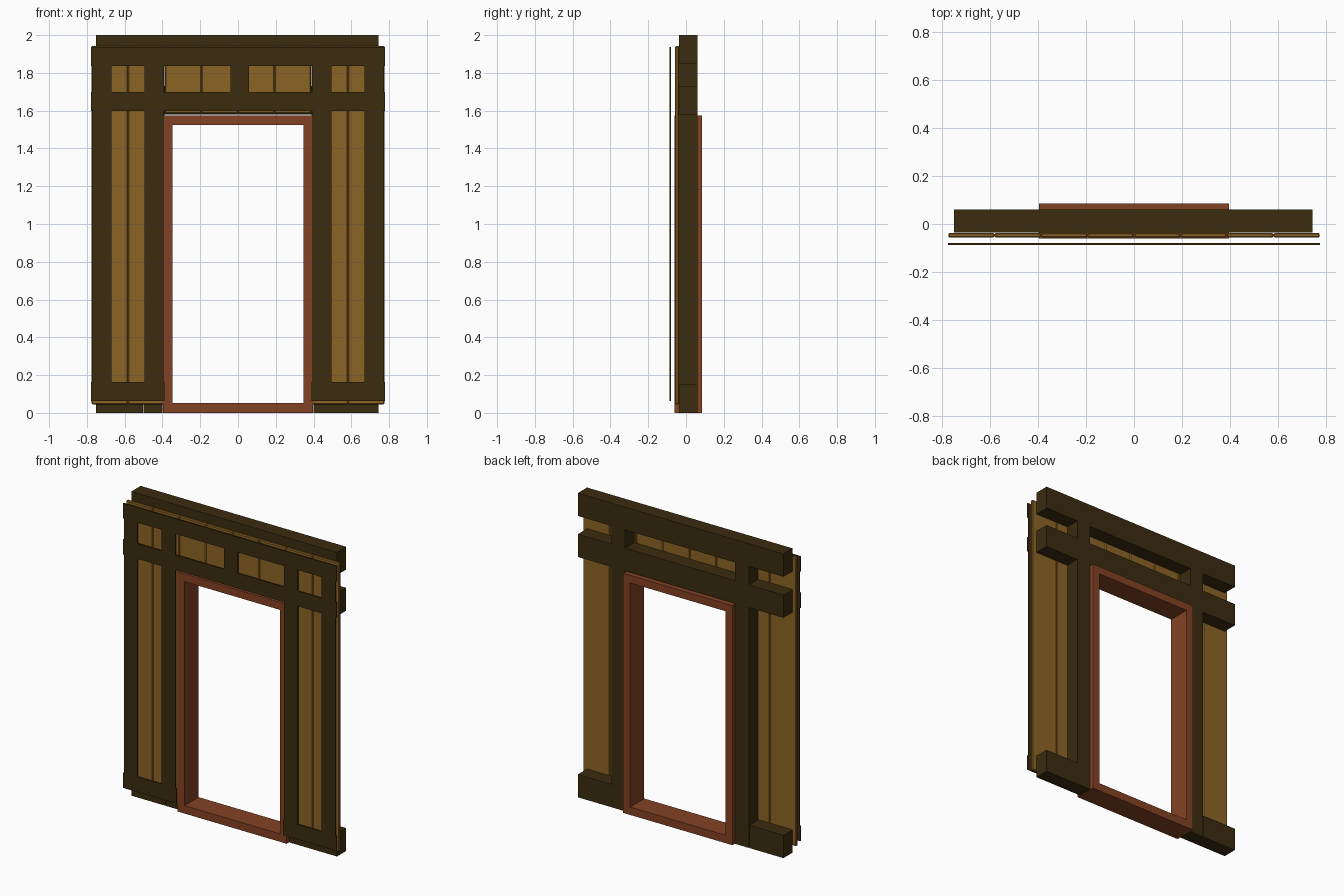
import bpy

cube = bpy.data.objects.get("Cube")
if cube:
    bpy.data.objects.remove(cube, do_unlink=True)


def material(name, rgb):
    m = bpy.data.materials.new(name)
    m.use_nodes = True
    m.diffuse_color = (*rgb, 1)
    bsdf = m.node_tree.nodes["Principled BSDF"]
    bsdf.inputs["Base Color"].default_value = (*rgb, 1)
    bsdf.inputs["Roughness"].default_value = 0.8
    return m


DARK = material("dark timber", (0.045, 0.025, 0.005))
GOLD = material("golden planks", (0.26, 0.13, 0.018))
RED = material("red brown wood", (0.23, 0.055, 0.018))


def box(name, xs, ys, zs, mat, bevel=0):
    """Axis-aligned box given by its ranges along x, y and z."""
    spans = (xs, ys, zs)
    bpy.ops.mesh.primitive_cube_add(size=1, location=[sum(s) / 2 for s in spans])
    ob = bpy.context.object
    ob.name = name
    ob.scale = [s[1] - s[0] for s in spans]
    bpy.ops.object.transform_apply(location=False, rotation=False, scale=True)
    ob.data.materials.append(mat)
    if bevel:
        mod = ob.modifiers.new("Bevel", "BEVEL")
        mod.width = bevel
        mod.segments = 1
    return ob


def sided(name, near, far, ys, zs, mat, shift=0):
    """The same box on both sides of the door."""
    box("left_" + name, (near + shift, far + shift), ys, zs, mat)
    box("right_" + name, (-far + shift, -near + shift), ys, zs, mat)


# Structural beams and posts
BEAM_Y = (-0.036, 0.06)
OFF = -0.003
ends = (-0.748 + OFF, 0.748 + OFF)
box("top_beam", ends, BEAM_Y, (1.85, 2.0), DARK)
box("lintel_beam", ends, BEAM_Y, (1.58, 1.73), DARK)
sided("sill_beam", 0.50, 0.748, BEAM_Y, (0, 0.15), DARK, OFF)
sided("post", 0.40, 0.50, BEAM_Y, (0, 1.58), DARK)
sided("upper_post", 0.40, 0.50, BEAM_Y, (1.73, 1.85), DARK)

# Wall planks: full height beside the door, short ones above it
PITCH = 0.194
for i in range(8):
    x = (i - 4) * PITCH
    bottom = 1.585 if 2 <= i <= 5 else 0.045
    box(f"plank_{i + 1}", (x + 0.0005, x + PITCH - 0.0005), (-0.057, -0.037),
        (bottom, 1.943), GOLD, 0.005)

# Thin trim boards in front of the planks
TRIM_Y = (-0.087, -0.080)
box("top_trim", (-0.777, 0.777), TRIM_Y, (1.836, 1.936), DARK)
box("middle_trim", (-0.777, 0.777), TRIM_Y, (1.598, 1.698), DARK)
sided("bottom_trim", 0.388, 0.777, TRIM_Y, (0.064, 0.164), DARK)
for level, zs in (("lower", (0.164, 1.598)), ("upper", (1.698, 1.836))):
    sided(level + "_outer_trim", 0.67, 0.77, TRIM_Y, zs, DARK)
    sided(level + "_inner_trim", 0.395, 0.495, TRIM_Y, zs, DARK)
box("centre_trim", (-0.04, 0.058), TRIM_Y, (1.698, 1.836), DARK)

# Door frame
DOOR_Y = (-0.061, 0.085)
sided("door_jamb", 0.347, 0.397, DOOR_Y, (0.0, 1.575), RED)
box("door_head", (-0.347, 0.347), DOOR_Y, (1.525, 1.575), RED)
box("door_threshold", (-0.347, 0.347), DOOR_Y, (0, 0.052), RED)
